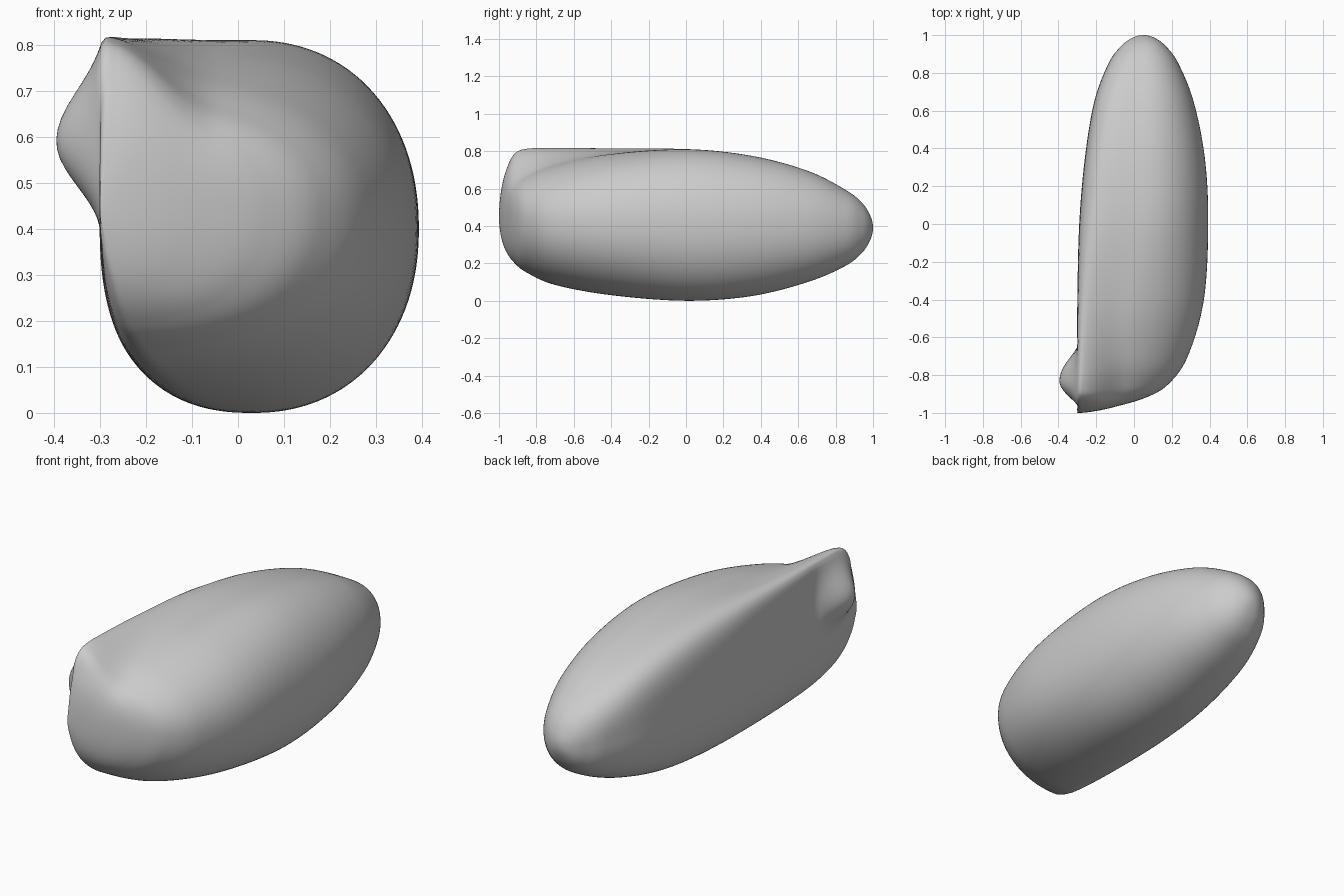
import bpy, bmesh, math

cube = bpy.data.objects.get("Cube")
if cube:
    bpy.data.objects.remove(cube, do_unlink=True)

# Cross-sections from front to back:
# y, left x, right x, dome top z, bottom z, centre x, centre z,
# squareness of upper left corner, peak z of that corner
SECTIONS = [
    (-1, -.29, -.29, .45, .45, -.29, .45, 2.5, .45),
    (-.99, -.3, -.2, .54, .35, -.27, .45, 4, .58),
    (-.965, -.3, -.09, .6, .27, -.25, .45, 7, .69),
    (-.92, -.3, .06, .645, .205, -.23, .45, 12, .785),
    (-.85, -.3, .18, .68, .15, -.2, .44, 18, .815),
    (-.7, -.3, .285, .73, .085, -.14, .42, 18, .82),
    (-.4, -.3, .37, .785, .03, -.05, .41, 12, .82),
    (0, -.29, .393, .81, 0, .03, .4, 7, .815),
    (.35, -.26, .375, .775, .025, .04, .4, 5, .775),
    (.65, -.21, .315, .695, .1, .05, .39, 4, .695),
    (.85, -.135, .235, .595, .185, .05, .39, 3, .595),
    (.94, -.07, .17, .525, .255, .05, .39, 2.4, .525),
    (.985, -.01, .11, .455, .325, .05, .39, 2, .455),
    (1, .05, .05, .39, .39, .05, .39, 2, .39),
]
STEPS, RING = 10, 128


def mirrored(s):
    """Swap opposite extents, so the loft closes roundly at its poles."""
    return (s[0], s[2], s[1], s[4], s[3], *s[5:8], s[4])


def blend(a, b, c, d, t):
    """Smooth curve through neighbouring sections."""
    return [q + t / 2 * (r - p + t * (2 * p - 5 * q + 4 * r - s + t * (3 * (q - r) + s - p)))
            for p, q, r, s in zip(a, b, c, d)]


def falloff(d, before, after):
    w = before if d < 0 else after
    return math.cos(min(abs(d) / w, 1) * math.pi / 2)


def beak_bump(x, y, z, left):
    """Push the flat side outwards near its upper front corner."""
    if x > left + .04:
        return x
    return x - .095 * falloff(y + .83, .13, .18) ** 1.2 * falloff(z - .59, .2, .23) ** 2


def ring_points(section):
    y, left, right, top, bottom, cx, cz, square, peak = section
    for i in range(RING):
        a = math.tau * i / RING
        c, s = math.cos(a), math.sin(a)
        if c >= 0:
            n = 2.15
        else:
            n = square if s > 0 else 2.4
        r = (abs(c) ** n + abs(s) ** n) ** (-1 / n)
        x = cx + c * r * (right - cx if c > 0 else cx - left)
        z = cz + s * r * (top - cz if s > 0 else cz - bottom)
        if s > 0:
            # Pinch the upper left edge up to its peak
            z += s * r * (peak - top) * falloff(x - left, .26, .26) ** 2
        yield beak_bump(x, y, z, left), y, z


# Loft the shell through the sections
rows = [mirrored(SECTIONS[1]), *SECTIONS, mirrored(SECTIONS[-2])]
bm = bmesh.new()
rings = []
for k in range(len(SECTIONS) - 1):
    for j in range(STEPS):
        if k or j:
            section = blend(*rows[k:k + 4], j / STEPS)
            rings.append([bm.verts.new(p) for p in ring_points(section)])

for lower, upper in zip(rings, rings[1:]):
    for i in range(RING):
        j = (i + 1) % RING
        bm.faces.new((lower[i], lower[j], upper[j], upper[i]))

# Close both ends with a fan
for ring, end in ((rings[0], SECTIONS[0]), (rings[-1], SECTIONS[-1])):
    pole = bm.verts.new((end[5], end[0], end[6]))
    for i in range(RING):
        bm.faces.new((ring[i], ring[(i + 1) % RING], pole))

bmesh.ops.recalc_face_normals(bm, faces=bm.faces)
for f in bm.faces:
    f.smooth = True
mesh = bpy.data.meshes.new("shell")
bm.to_mesh(mesh)
bm.free()
shell = bpy.data.objects.new("shell", mesh)
bpy.context.collection.objects.link(shell)

# Plain grey material
color = (.6, .6, .6, 1)
grey = bpy.data.materials.new("plain grey")
grey.use_nodes = True
grey.diffuse_color = color
grey.node_tree.nodes["Principled BSDF"].inputs["Base Color"].default_value = color
mesh.materials.append(grey)
